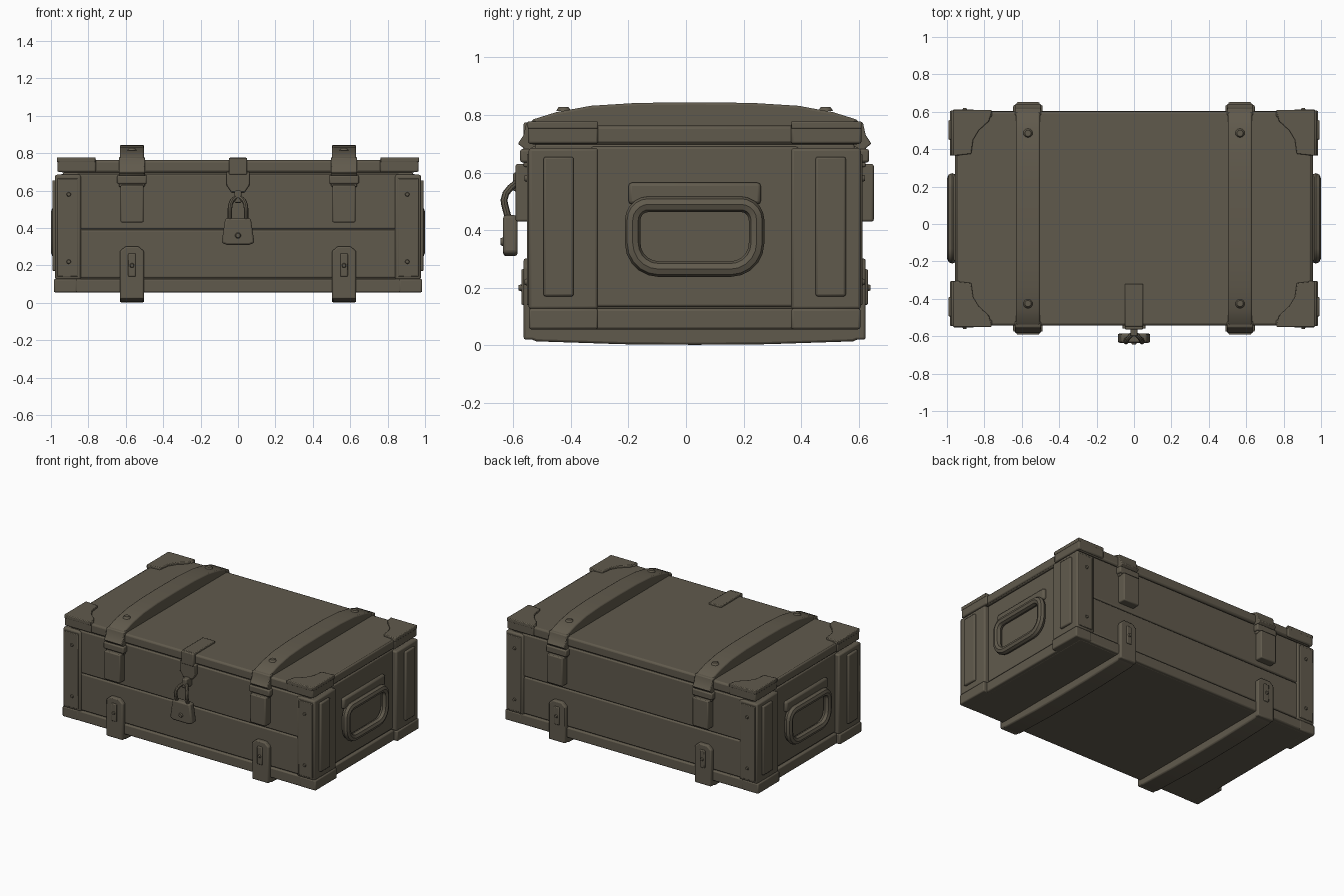
import bpy, bmesh, math
from mathutils import Vector

if "Cube" in bpy.data.objects:
    bpy.data.objects.remove(bpy.data.objects["Cube"], do_unlink=True)

paint = bpy.data.materials.new("olive_drab")
paint.use_nodes = True
OLIVE = (0.118, 0.102, 0.073, 1)
paint.diffuse_color = OLIVE
shader = paint.node_tree.nodes["Principled BSDF"]
shader.inputs["Base Color"].default_value = OLIVE
shader.inputs["Roughness"].default_value = 0.8

MID = 0.03                      # the crate body sits a little behind centre
SIDES = ((1, "left"), (-1, "right"))
ENDS = ((-1, "front"), (1, "back"))


def finish(obj, bevel=0.0):
    obj.location.y = MID
    obj.data.materials.clear()
    obj.data.materials.append(paint)
    if bevel:
        mod = obj.modifiers.new("worn_edges", "BEVEL")
        mod.width = bevel
        mod.segments = 2
        mod.limit_method = "ANGLE"
    bpy.ops.object.select_all(action="DESELECT")
    obj.select_set(True)
    bpy.context.view_layer.objects.active = obj
    bpy.ops.object.shade_smooth_by_angle(angle=math.radians(35))
    return obj


def from_bmesh(name, bm, bevel):
    bmesh.ops.recalc_face_normals(bm, faces=bm.faces)
    mesh = bpy.data.meshes.new(name)
    bm.to_mesh(mesh)
    bm.free()
    obj = bpy.data.objects.new(name, mesh)
    bpy.context.collection.objects.link(obj)
    return finish(obj, bevel)


def box(name, xs, ys, zs, bevel=0.008):
    bm = bmesh.new()
    bmesh.ops.create_cube(bm, size=1)
    for v in bm.verts:
        for i, (a, b) in enumerate((xs, ys, zs)):
            v.co[i] = (a + b) / 2 + v.co[i] * (b - a)
    return from_bmesh(name, bm, bevel)


def prism(name, outline, axis, lo, hi, bevel=0.006):
    """Extrude a 2D outline along the given axis (0 = x, 1 = y, 2 = z)."""
    bm = bmesh.new()
    verts = []
    for a, b in outline:
        co = [a, b]
        co.insert(axis, lo)
        verts.append(bm.verts.new(co))
    face = bm.faces.new(verts)
    top = bmesh.ops.extrude_face_region(bm, geom=[face])["geom"]
    for v in top:
        if isinstance(v, bmesh.types.BMVert):
            v.co[axis] = hi
    return from_bmesh(name, bm, bevel)


def tube(name, points, radius, cyclic):
    curve = bpy.data.curves.new(name, "CURVE")
    curve.dimensions = "3D"
    curve.bevel_depth = radius
    curve.bevel_resolution = 2
    curve.use_fill_caps = True
    spline = curve.splines.new("POLY")
    spline.points.add(len(points) - 1)
    for p, co in zip(spline.points, points):
        p.co = (*co, 1)
    spline.use_cyclic_u = cyclic
    obj = bpy.data.objects.new(name, curve)
    bpy.context.collection.objects.link(obj)
    bpy.ops.object.select_all(action="DESELECT")
    obj.select_set(True)
    bpy.context.view_layer.objects.active = obj
    bpy.ops.object.convert(target="MESH")
    return finish(bpy.context.object)


def stud(name, loc, normal, radius=0.014):
    bm = bmesh.new()
    bmesh.ops.create_cone(bm, cap_ends=True, segments=10, radius1=radius,
                          radius2=radius * 0.65, depth=0.014)
    turn = Vector((0, 0, 1)).rotation_difference(Vector(normal)).to_matrix()
    bmesh.ops.rotate(bm, verts=bm.verts, matrix=turn)
    bmesh.ops.translate(bm, verts=bm.verts, vec=loc)
    return from_bmesh(name, bm, 0)


def span(sign, a, b):
    return tuple(sorted((sign * a, sign * b)))


# Body and lid
box("body_core", (-0.935, 0.935), (-0.555, 0.555), (0.055, 0.7))
box("lid", (-0.95, 0.95), (-0.572, 0.572), (0.697, 0.763), 0.012)

# Long wall planks and base rails
for s, end in ENDS:
    box(f"{end}_upper_plank", (-0.86, 0.86), span(s, 0.5, 0.568), (0.394, 0.69))
    box(f"{end}_lower_plank", (-0.86, 0.86), span(s, 0.5, 0.568), (0.132, 0.39))
    box(f"{end}_base_rail", (-0.983, 0.983), span(s, 0.5, 0.574), (0.056, 0.128))

# End walls: rails, handle block and handle
for s, side in SIDES:
    box(f"{side}_end_base_rail", span(s, 0.88, 0.957), (-0.36, 0.36), (0.056, 0.128))
    box(f"{side}_end_panel", span(s, 0.88, 0.945), (-0.36, 0.36), (0.134, 0.69))
    box(f"{side}_end_lid_rail", span(s, 0.88, 0.956), (-0.36, 0.36), (0.702, 0.76))
    box(f"{side}_handle_block", span(s, 0.92, 0.966), (-0.23, 0.23), (0.49, 0.565), 0.012)
    loop = []
    for cy, cz, r, start in ((0.16, 0.435, 0.055, 0), (-0.16, 0.435, 0.055, 90),
                             (-0.125, 0.355, 0.09, 180), (0.125, 0.355, 0.09, 270)):
        for k in range(6):
            t = math.radians(start + k * 18)
            loop.append((s * 0.972, cy + r * math.cos(t), cz + r * math.sin(t)))
    tube(f"{side}_handle", loop, 0.027, True)

# Corner posts with battens, and lid corner caps
CAP = ((0.968, 0.58), (0.76, 0.58), (0.775, 0.52), (0.83, 0.47),
       (0.86, 0.42), (0.87, 0.345), (0.968, 0.335))
for sx, side in SIDES:
    for sy, end in ENDS:
        tag = f"{end}_{side}"
        box(f"{tag}_post", span(sx, 0.84, 0.978), span(sy, 0.335, 0.577), (0.125, 0.685), 0.01)
        box(f"{tag}_post_foot", span(sx, 0.86, 0.985), span(sy, 0.335, 0.576), (0.056, 0.128))
        box(f"{tag}_post_batten", span(sx, 0.95, 0.993), span(sy, 0.42, 0.525), (0.17, 0.655))
        box(f"{tag}_post_plate", span(sx, 0.857, 0.965), span(sy, 0.55, 0.583), (0.14, 0.665), 0.004)
        prism(f"{tag}_lid_cap", [(sx * x, sy * y) for x, y in CAP], 2, 0.752, 0.778, 0.005)
        box(f"{tag}_lid_cap_side", span(sx, 0.93, 0.966), span(sy, 0.335, 0.579), (0.7, 0.774))
        box(f"{tag}_lid_cap_face", span(sx, 0.76, 0.966), span(sy, 0.54, 0.579), (0.7, 0.774))
        for z in (0.22, 0.58):
            stud(f"{tag}_post_bolt", (sx * 0.905, sy * 0.584, z), (0, sy, 0))

# Straps over the lid and under the base, with latches
ARCH = ((0, 0.844), (0.2, 0.842), (0.36, 0.832), (0.48, 0.81), (0.56, 0.785), (0.585, 0.76))
KEEL = ((0, 0.002), (0.25, 0.004), (0.55, 0.014), (0.578, 0.026))
for sx, side in SIDES:
    lo, hi = span(sx, 0.502, 0.632)
    arch = [(-y, z) for y, z in reversed(ARCH)] + list(ARCH[1:])
    prism(f"{side}_lid_strap", arch + [(0.585, 0.74), (-0.585, 0.74)], 0, lo, hi, 0.008)
    keel = [(-y, z) for y, z in reversed(KEEL)] + list(KEEL[1:])
    prism(f"{side}_base_strap", keel + [(0.578, 0.07), (-0.578, 0.07)], 0, lo, hi, 0.008)
    for sy, end in ENDS:
        tag = f"{end}_{side}"
        # Lower strap end, rounded at the top
        tip = [(lo, 0.02), (hi, 0.02), (hi, 0.275), (hi - 0.03, 0.302),
               (lo + 0.03, 0.302), (lo, 0.275)]
        prism(f"{tag}_base_strap_end", tip, 1, *span(sy, 0.55, 0.594), 0.008)
        box(f"{tag}_strap_slot_plate", span(sx, 0.547, 0.587), span(sy, 0.58, 0.602), (0.14, 0.265), 0.006)
        stud(f"{tag}_strap_bolt", (sx * 0.567, sy * 0.604, 0.2), (0, sy, 0))
        stud(f"{tag}_lid_strap_bolt", (sx * 0.567, sy * 0.455, 0.821), (0, 0, 1), 0.026)
        # Latch: flared collar, hinge bar and hanging lever
        flare = [(sy * y, z) for y, z in ((0.55, 0.78), (0.584, 0.775), (0.594, 0.73),
                 (0.614, 0.7), (0.594, 0.685), (0.594, 0.62), (0.55, 0.62))]
        prism(f"{tag}_latch_collar", flare, 0, lo - 0.004, hi + 0.004, 0.005)
        box(f"{tag}_latch_bar", span(sx, 0.488, 0.646), span(sy, 0.56, 0.606), (0.635, 0.682))
        box(f"{tag}_latch_lever", span(sx, 0.505, 0.628), span(sy, 0.56, 0.622), (0.43, 0.63), 0.007)

# Hasp folded over the front edge
box("hasp_top", (-0.048, 0.048), (-0.578, -0.35), (0.755, 0.776), 0.005)
box("hasp_front", (-0.048, 0.048), (-0.594, -0.55), (0.685, 0.774), 0.006)
prism("hasp_tongue", [(-0.062, 0.7), (0.062, 0.7), (0.062, 0.63), (0.035, 0.59),
                      (-0.035, 0.59), (-0.062, 0.63)], 1, -0.59, -0.55)
box("hasp_staple", (-0.018, 0.018), (-0.63, -0.56), (0.535, 0.6), 0.006)

# Padlock with a leaning shackle
prism("padlock_body", [(-0.088, 0.322), (-0.06, 0.31), (0.06, 0.31), (0.088, 0.322),
                       (0.068, 0.452), (-0.068, 0.452)], 1, -0.665, -0.615, 0.01)
stud("padlock_keyhole", (0, -0.667, 0.36), (0, -1, 0), 0.018)
shackle = [(-0.043, -0.644, 0.43), (-0.043, -0.66, 0.49)]
for k in range(9):
    t = math.pi * (1 - k / 8)
    lift = math.sin(t)
    shackle.append((0.043 * math.cos(t), -0.662 + 0.045 * lift ** 2, 0.505 + 0.06 * lift))
shackle += [(0.043, -0.66, 0.49), (0.043, -0.644, 0.43)]
tube("padlock_shackle", shackle, 0.012, False)
